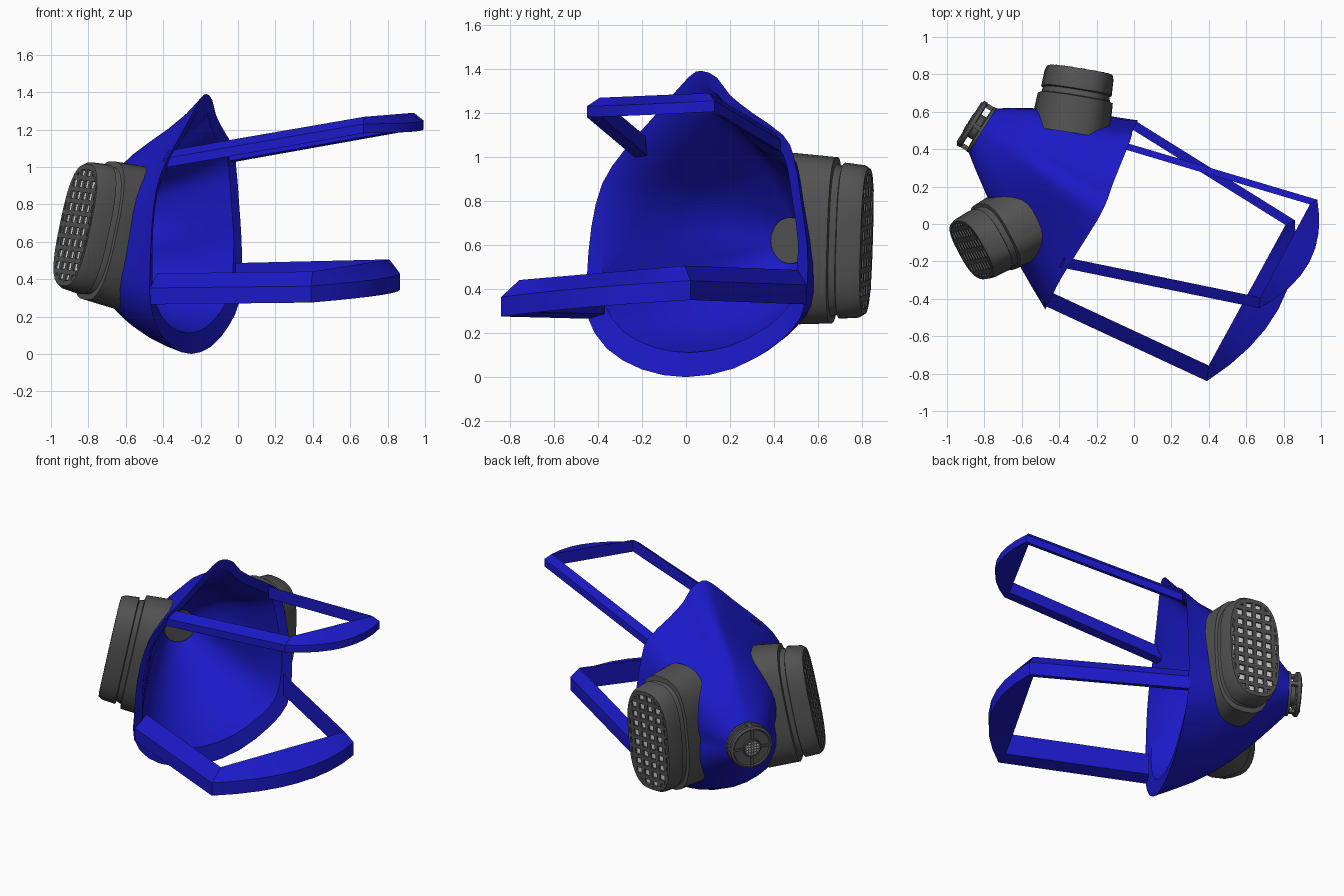
import bpy, bmesh, math
from mathutils import Vector, Matrix
from mathutils.bvhtree import BVHTree

if "Cube" in bpy.data.objects:
    bpy.data.objects.remove(bpy.data.objects["Cube"])


def material(name, rgb):
    m = bpy.data.materials.new(name)
    m.use_nodes = True
    m.diffuse_color = (*rgb, 1)
    m.node_tree.nodes["Principled BSDF"].inputs["Base Color"].default_value = (*rgb, 1)
    return m


BLUE = material("blue rubber", (0.011, 0.01, 0.58))
GREY = material("dark grey plastic", (0.085, 0.085, 0.085))
PALE = material("pale filter cloth", (0.7, 0.7, 0.7))


def make(name, verts, faces, mat, angle=30):
    me = bpy.data.meshes.new(name)
    me.from_pydata([tuple(v) for v in verts], [], faces)
    bm = bmesh.new()
    bm.from_mesh(me)
    bmesh.ops.recalc_face_normals(bm, faces=bm.faces)
    bm.to_mesh(me)
    bm.free()
    ob = bpy.data.objects.new(name, me)
    bpy.context.collection.objects.link(ob)
    me.materials.append(mat)
    bpy.ops.object.select_all(action='DESELECT')
    ob.select_set(True)
    bpy.context.view_layer.objects.active = ob
    if angle:
        bpy.ops.object.shade_smooth_by_angle(angle=math.radians(angle))
    return ob


def loft(name, rings, mat, angle=30, first_cap=True):
    """Skin a list of equal closed rings and cap the ends."""
    n = len(rings[0])
    faces = [(k * n + i, k * n + (i + 1) % n, (k + 1) * n + (i + 1) % n, (k + 1) * n + i)
             for k in range(len(rings) - 1) for i in range(n)]
    last = (len(rings) - 1) * n
    faces.append(tuple(range(last, last + n)))
    if first_cap:
        faces.append(tuple(range(n)))
    return make(name, [p for r in rings for p in r], faces, mat, angle)


def frame(origin, normal, lean=0):
    n = Vector(normal).normalized()
    right = Vector((0, 0, 1)).cross(n).normalized()
    m = Matrix((right, n.cross(right), n)).transposed().to_4x4()
    return Matrix.Translation(origin) @ m @ Matrix.Rotation(lean, 4, 'Z')


def boxes(name, specs, frm, mat):
    """Several boxes (centre, size) in one local frame."""
    bm = bmesh.new()
    for c, s in specs:
        bmesh.ops.create_cube(bm, size=1, matrix=frm @ Matrix.Translation(c) @ Matrix.Diagonal((*s, 1)))
    bm.verts.index_update()
    verts = [v.co.copy() for v in bm.verts]
    faces = [[v.index for v in f.verts] for f in bm.faces]
    bm.free()
    return make(name, verts, faces, mat, 0)


# Face piece: rim outline (y, z) running from the nose peak around
RIM = [(.07, 1.39), (.14, 1.36), (.2, 1.28), (.3, 1.2), (.44, 1.1), (.49, 1), (.52, .82), (.55, .6),
       (.55, .42), (.52, .27), (.41, .15), (.22, .04), (0, 0), (-.2, .035), (-.36, .13),
       (-.45, .28), (-.45, .45), (-.43, .68), (-.38, .88), (-.28, 1.03), (-.13, 1.2), (.01, 1.36)]
VALVE = Vector((-.81, .5, .62))
FORWARD = Vector((-.85, .53, 0)).normalized()
SIDE = Vector((.53, .85, 0)).normalized()
UP = Vector((0, 0, 1))
CENTRE = Vector((-.22, .05, .62))


def rounded(points):
    """Add a smooth midpoint between neighbours of a closed outline."""
    out = []
    for i, p in enumerate(points):
        before, after, later = points[i - 1], points[(i + 1) % len(points)], points[(i + 2) % len(points)]
        out += [p, tuple((9 * (p[k] + after[k]) - before[k] - later[k]) / 16 for k in (0, 1))]
    return out


rim = [Vector((-.25 + .49 * y + .12 * max(0, z - 1), y, z)) for y, z in rounded(RIM)]
radial = []
for p in rim:
    d = p - CENTRE
    radial.append((SIDE * d.dot(SIDE) + UP * d.z).normalized())
inner_rim = [p + (CENTRE - p) * (.1 + .08 * max(0, -r.z)) + FORWARD * .02 for p, r in zip(rim, radial)]


def shell_ring(edge, s, inset):
    out = []
    for p, r in zip(edge, radial):
        bulge = .09 * max(0, -r.z) + .09 * max(0, r.z) ** .5 * (2 * s - .5)
        tip = VALVE + r * (.14 - inset) - FORWARD * inset
        out.append(p.lerp(tip, s) + r * bulge * math.sin(math.pi * s))
    return out


STEPS = [0, .15, .3, .45, .6, .75, .9, 1]
outer = [shell_ring(rim, s, 0) for s in reversed(STEPS)]
inner = [shell_ring(inner_rim, s, .035) for s in STEPS]
mask = loft("face_piece", outer + inner, BLUE, 35)
tree = BVHTree.FromPolygons([v.co.copy() for v in mask.data.vertices],
                            [tuple(p.vertices) for p in mask.data.polygons])


# Filter cartridges
def outline(a, b, count=36, power=2.8):
    pts = []
    for i in range(count):
        t = 2 * math.pi * i / count
        c, s = math.cos(t), math.sin(t)
        pts.append((a * math.copysign(abs(c) ** (2 / power), c),
                    b * math.copysign(abs(s) ** (2 / power), s)))
    return pts


HALF_W, HALF_H = .205, .39


def cartridge(side, origin, normal, lean):
    frm = frame(origin, normal, lean)
    n = Vector(normal).normalized()

    def ring(scale, depth):
        return [frm @ Vector((x, y, depth)) for x, y in outline(HALF_W * scale, HALF_H * scale)]

    # open back edge follows the surface of the face piece
    base = []
    for p in ring(1, .02):
        hit = tree.ray_cast(p, -n, .37)
        base.append(hit[0] - n * .012 if hit[0] else p - n * .37)
    steps = [(.97, -.15), (.89, -.145), (.86, -.115), (.91, -.11), (.89, -.025),
             (.85, 0), (.78, 0), (.77, -.015)]
    loft(side + "_filter_body", [base] + [ring(s, d) for s, d in steps], GREY, first_cap=False)
    loft(side + "_filter_cloth", [ring(.77, -.014), ring(.77, -.009)], PALE)
    # grille bars clipped to the rounded outline
    a, b = HALF_W * .79, HALF_H * .79
    bars = []
    for i in range(-2, 3):
        x = i * .066
        length = 2 * b * (1 - (abs(x) / a) ** 2.8) ** (1 / 2.8)
        bars.append(((x, 0, -.004), (.026, length, .012)))
    for j in range(-4, 5):
        y = j * .064
        length = 2 * a * (1 - (abs(y) / b) ** 2.8) ** (1 / 2.8)
        bars.append(((0, y, -.004), (length, .026, .012)))
    boxes(side + "_filter_grille", bars, frm, GREY)


cartridge("right", (-.87, -.14, .69), (-.86, -.47, .2), -.06)
cartridge("left", (-.29, .82, .615), (.16, .98, -.04), .06)

# Exhale valve: seat, posts, cover plate and dotted hub
vf = frame(VALVE, FORWARD)


def disc(name, rings, mat, count=28):
    loft(name, [[vf @ Vector((r * math.cos(2 * math.pi * i / count),
                              r * math.sin(2 * math.pi * i / count), d))
                 for i in range(count)] for r, d in rings], mat)


disc("valve_seat", [(.105, -.05), (.105, .0), (.14, .0), (.14, .015), (.07, .02), (.07, .05)], GREY)
disc("valve_cover", [(.13, .05), (.14, .055), (.14, .075), (.125, .082), (.118, .076)], GREY)
disc("valve_hub", [(.06, .07), (.06, .084), (.055, .088)], GREY)
boxes("valve_posts", [((.125 * math.cos(k * math.pi / 2), .125 * math.sin(k * math.pi / 2), .035),
                       (.025, .025, .05)) for k in range(4)], vf, GREY)
boxes("valve_spokes", [((0, 0, .08), (.25, .014, .012)), ((0, 0, .08), (.014, .25, .012))], vf, GREY)
boxes("valve_dots", [((i * .018, j * .018, .088), (.009, .009, .004))
                     for i in range(-2, 3) for j in range(-2, 3) if i * i + j * j < 7], vf, PALE)


# Head straps: straight sides joined by a crescent at the back of the head
def strap(name, corners, control, width, height, steps=8):
    a, b, c, d = [Vector(p) for p in corners]
    ctrl = Vector(control)
    across = (c - b).normalized() * width
    near = across - (b - a).normalized() * width * .4
    far = -across * .6 - (c - d).normalized() * width * .4
    arc = [b * (1 - t) ** 2 + ctrl * 2 * t * (1 - t) + c * t * t
           for t in [i / steps for i in range(steps + 1)]]
    chord = [(b + near).lerp(c + far, i / steps) for i in range(steps + 1)]
    rise = UP * height / 2
    # outer edge is bevelled up to the inner edge
    rings = [[o - rise, o + rise * .1, i + rise, i - rise * .8]
             for o, i in zip([a] + arc + [d], [a + across] + chord + [d - across * .6])]
    loft(name, rings, BLUE)


strap("upper_strap", [(-.4, -.23, 1.04), (.67, -.45, 1.225), (.98, .13, 1.25), (-.03, .43, 1.07)],
      (1.05, -.25, 1.23), .06, .09)
strap("lower_strap", [(-.47, -.44, .345), (.39, -.84, .355), (.86, .02, .43), (.01, .55, .41)],
      (.92, -.5, .4), .08, .16)
